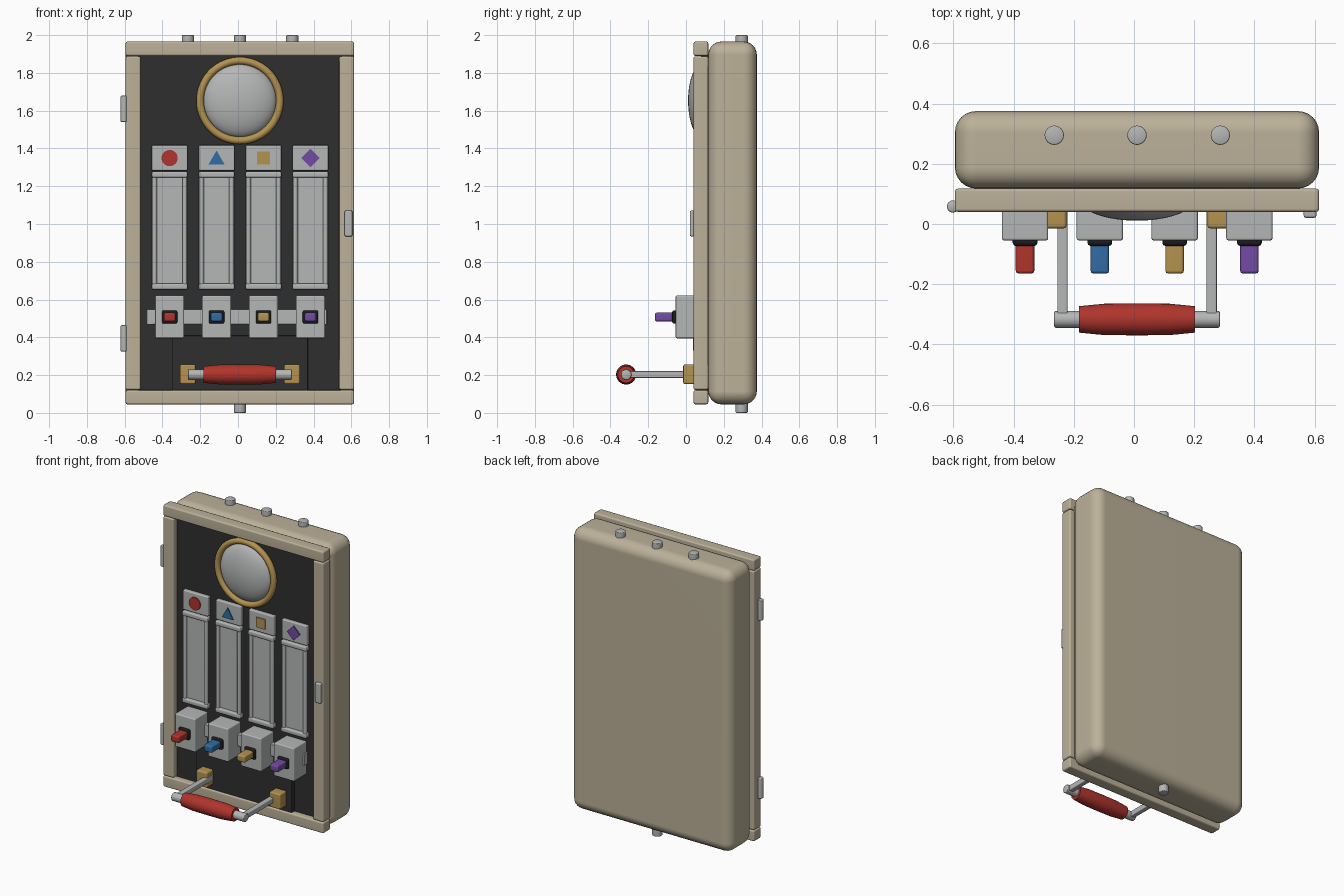
import bpy
import bmesh
from math import pi, sin, cos, radians
from mathutils import Matrix, Vector

default = bpy.data.objects.get("Cube")
if default:
    bpy.data.objects.remove(default)


def material(name, r, g, b):
    m = bpy.data.materials.new(name)
    m.use_nodes = True
    m.diffuse_color = (r, g, b, 1)
    m.node_tree.nodes["Principled BSDF"].inputs["Base Color"].default_value = (r, g, b, 1)
    return m


BEIGE = material("beige_paint", 0.50, 0.44, 0.32)
METAL = material("grey_metal", 0.46, 0.47, 0.47)
DARK = material("dark_panel", 0.028, 0.028, 0.028)
BLACK = material("black_rubber", 0.012, 0.012, 0.014)
RED = material("red", 0.43, 0.035, 0.025)
BLUE = material("blue", 0.03, 0.15, 0.38)
GOLD = material("brass", 0.46, 0.29, 0.08)
PURPLE = material("purple", 0.17, 0.07, 0.37)

AXES = {
    "x": Matrix.Rotation(pi / 2, 4, "Y"),
    "y": Matrix.Rotation(pi / 2, 4, "X"),   # local z points to the front
    "z": Matrix.Identity(4),
}


def finish(bm, name, mat):
    bmesh.ops.recalc_face_normals(bm, faces=bm.faces)
    mesh = bpy.data.meshes.new(name)
    bm.to_mesh(mesh)
    bm.free()
    obj = bpy.data.objects.new(name, mesh)
    bpy.context.collection.objects.link(obj)
    mesh.materials.append(mat)
    bpy.ops.object.select_all(action="DESELECT")
    obj.select_set(True)
    bpy.context.view_layer.objects.active = obj
    bpy.ops.object.shade_smooth_by_angle(angle=radians(50))
    weighted = obj.modifiers.new("Weighted normals", "WEIGHTED_NORMAL")
    weighted.keep_sharp = True
    return obj


def box(name, x, y, z, mat, bevel=0.0, segments=2):
    """Box from (low, high) ranges, with rounded edges."""
    bm = bmesh.new()
    bmesh.ops.create_cube(bm, size=1)
    spans = (x, y, z)
    bmesh.ops.scale(bm, verts=bm.verts, vec=[b - a for a, b in spans])
    bmesh.ops.translate(bm, verts=bm.verts, vec=[(a + b) / 2 for a, b in spans])
    if bevel:
        bmesh.ops.bevel(bm, geom=bm.edges[:], offset=bevel, segments=segments,
                        profile=0.5, affect="EDGES")
    return finish(bm, name, mat)


def lathe(name, axis, centre, profile, mat, sides=32):
    """Turn (radius, height) points around an axis."""
    bm = bmesh.new()
    verts = [bm.verts.new((0, r, h)) for r, h in profile]
    edges = [bm.edges.new(pair) for pair in zip(verts, verts[1:])]
    bmesh.ops.spin(bm, geom=verts + edges, cent=(0, 0, 0), axis=(0, 0, 1),
                   angle=2 * pi, steps=sides)
    bmesh.ops.remove_doubles(bm, verts=bm.verts, dist=0.0001)
    bm.transform(Matrix.Translation(Vector(centre)) @ AXES[axis])
    return finish(bm, name, mat)


def rod(name, axis, centre, radius, length, mat, chamfer=0.004, sides=24):
    h, c = length / 2, chamfer
    return lathe(name, axis, centre,
                 [(0, -h), (radius - c, -h), (radius, c - h),
                  (radius, h - c), (radius - c, h), (0, h)], mat, sides)


def emblem(name, centre, radius, sides, turn, mat):
    """Thin flat symbol facing the front."""
    bm = bmesh.new()
    bmesh.ops.create_cone(bm, cap_ends=True, segments=sides, radius1=radius,
                          radius2=radius, depth=0.009)
    bm.transform(Matrix.Translation(Vector(centre)) @ AXES["y"] @ Matrix.Rotation(turn, 4, "Z"))
    return finish(bm, name, mat)


MID = 0.01
LEFT, RIGHT = -0.595, 0.615

# Cabinet shell, front panel and frame
box("cabinet_body", (LEFT, RIGHT), (0.118, 0.375), (0.045, 1.966), BEIGE, 0.07, 6)
box("front_panel", (-0.53, 0.55), (0.08, 0.14), (0.1, 1.9), DARK)
FRAME_Y = (0.04, 0.118)
box("frame_top", (LEFT, RIGHT), FRAME_Y, (1.89, 1.966), BEIGE, 0.01)
box("frame_bottom", (LEFT, RIGHT), FRAME_Y, (0.045, 0.12), BEIGE, 0.01)
box("frame_right", (LEFT, -0.515), FRAME_Y, (0.122, 1.888), BEIGE, 0.01)
box("frame_left", (0.536, RIGHT), FRAME_Y, (0.122, 1.888), BEIGE, 0.01)

# Hinges, latch and end plugs
for label, z in (("upper", 1.61), ("lower", 0.395)):
    rod(label + "_hinge", "z", (-0.602, 0.058, z), 0.02, 0.138, METAL)
box("door_latch", (0.564, 0.606), (0.02, 0.06), (0.934, 1.071), METAL, 0.008)
for i, x in enumerate((-0.265, MID, 0.287)):
    rod(f"top_plug_{i + 1}", "z", (x, 0.295, 1.97), 0.032, 0.06, METAL)
rod("bottom_plug", "z", (MID, 0.295, 0.03), 0.032, 0.06, METAL)

# Round gauge with a shallow dome
GAUGE_Z = 1.653
steps = 12
dome = [(0.195 * cos(i / steps * pi / 2), 0.075 * sin(i / steps * pi / 2))
        for i in range(steps)] + [(0, 0.075)]
lathe("gauge_dome", "y", (MID, 0.086, GAUGE_Z), dome, METAL, 48)
ring = [(0.211 + 0.02 * cos(a), 0.02 * sin(a))
        for a in [k * pi / 6 for k in range(13)]]
lathe("gauge_ring", "y", (MID, 0.068, GAUGE_Z), ring, GOLD, 64)

# Lower hatch plate and switch rail
box("hatch_plate", (-0.35, 0.37), (0.05, 0.09), (0.115, 0.41), DARK, 0.004)
box("switch_rail", (-0.484, 0.47), (0.045, 0.09), (0.468, 0.548), METAL, 0.004)

# Four columns: label, slot frame and toggle switch
columns = (("red", RED, 24, 0, 0.043, 1.349), ("blue", BLUE, 3, 0, 0.049, 1.34),
           ("brass", GOLD, 4, pi / 4, 0.048, 1.349), ("purple", PURPLE, 4, 0, 0.049, 1.349))
for i, (label, colour, sides, turn, size, z) in enumerate(columns):
    x = -0.362 + i * 0.2485

    def span(half):
        return (x - half, x + half)

    box(label + "_label_plate", span(0.095), (0.055, 0.09), (1.283, 1.417), METAL, 0.006)
    emblem(label + "_emblem", (x, 0.052, z), size, sides, turn, colour)

    box(label + "_slot_back", span(0.08), (0.068, 0.09), (0.665, 1.265), METAL)
    for side in (-1, 1):
        rod(f"{label}_slot_rail_{side}", "z", (x + side * 0.08, 0.062, 0.965),
            0.013, 0.57, METAL, sides=12)
    for end, zc in (("top", 1.262), ("bottom", 0.669)):
        box(f"{label}_slot_{end}", span(0.095), (0.046, 0.09),
            (zc - 0.016, zc + 0.016), METAL, 0.008)

    box(label + "_switch_box", span(0.077), (-0.055, 0.085), (0.395, 0.622), METAL, 0.008)
    box(label + "_switch_collar", span(0.041), (-0.073, -0.045), (0.472, 0.543), BLACK, 0.01)
    box(label + "_switch_lever", span(0.031), (-0.165, -0.06), (0.484, 0.531), colour, 0.01)

# Pull handle with brackets and a swollen grip
HANDLE_Y, HANDLE_Z = -0.317, 0.203
for label, side in (("right", -1), ("left", 1)):
    bx = MID + side * 0.276
    ax = MID + side * 0.248
    box(label + "_handle_bracket", (bx - 0.042, bx + 0.042), (-0.015, 0.06),
        (0.152, 0.257), GOLD, 0.01)
    box(label + "_handle_arm", (ax - 0.017, ax + 0.017), (HANDLE_Y, 0.05),
        (HANDLE_Z - 0.018, HANDLE_Z + 0.018), METAL, 0.005)
rod("handle_bar", "x", (MID, HANDLE_Y, HANDLE_Z), 0.028, 0.55, METAL)
lathe("handle_grip", "x", (MID, HANDLE_Y, HANDLE_Z),
      [(0, -0.192), (0.044, -0.192), (0.052, -0.11), (0.053, 0),
       (0.052, 0.11), (0.044, 0.192), (0, 0.192)], RED)
